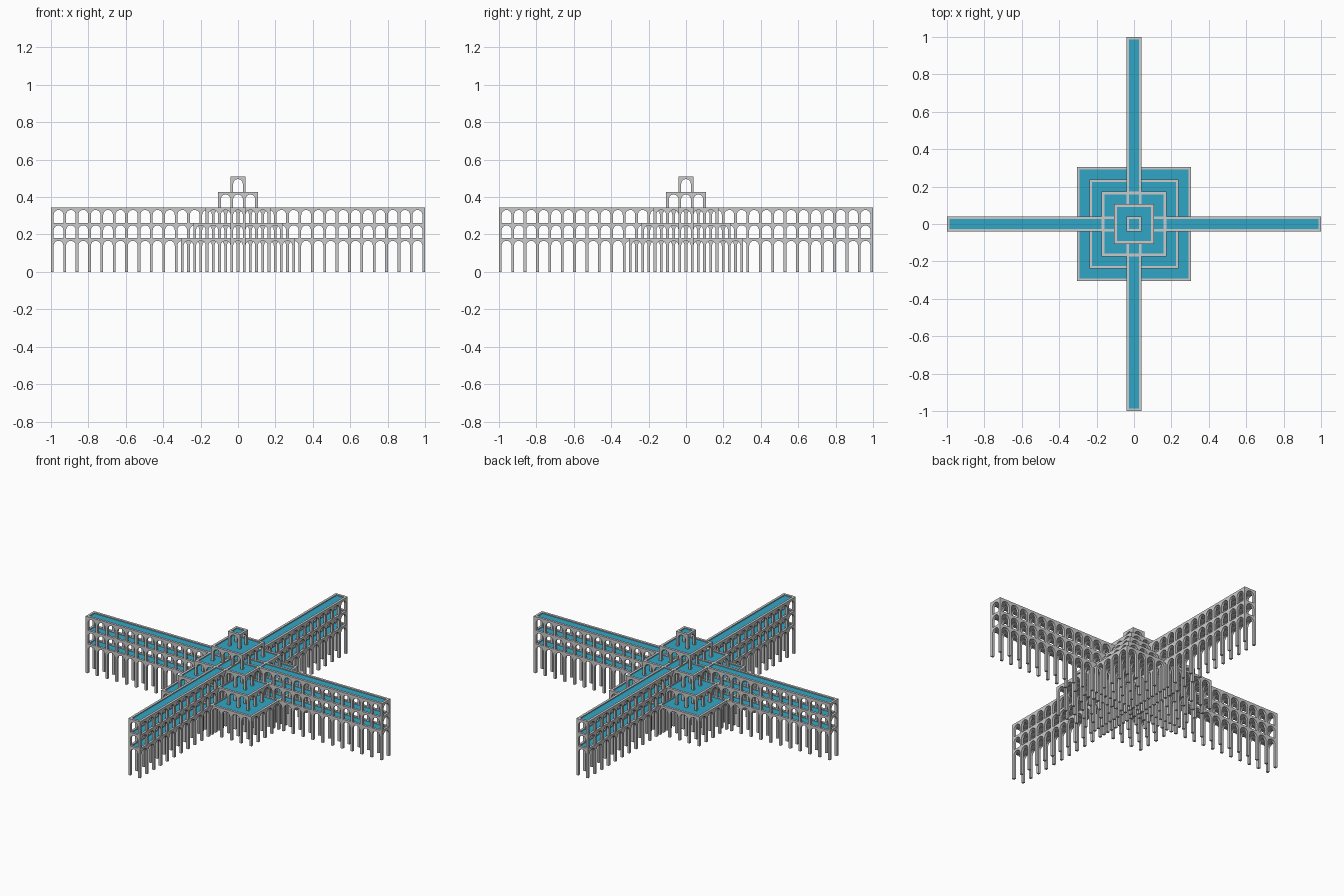
import bpy, bmesh, math
from mathutils import Matrix

if "Cube" in bpy.data.objects:
    bpy.data.objects.remove(bpy.data.objects["Cube"])

PIER = 0.0145                      # pier thickness
BAY = (2.0 - PIER) / 30            # pier spacing
LEVELS = [0.0, 0.18, 0.2625, 0.345, 0.4275, 0.51]
CROWN = 0.014                      # masonry above the arch crown
SINK = 0.006                       # water surface below the rim
SEGS = 12

water_mat = bpy.data.materials.new("water")
water_mat.diffuse_color = (0.03, 0.38, 0.56, 1)
water_mat.use_nodes = True
water_mat.node_tree.nodes["Principled BSDF"].inputs["Base Color"].default_value = water_mat.diffuse_color


def arcade_wall(bm, bays, z0, z1, top, offset, turned):
    """Row of round arches along x (or y when turned), shifted sideways."""
    r = (BAY - PIER) / 2
    spring = z1 - CROWN - r
    half = bays * BAY / 2 + PIER / 2
    pts = [(half, top), (-half, top), (-half, z0)]
    for i in range(bays):
        c = (i + 0.5 - bays / 2) * BAY
        pts.append((c - r, z0))
        for k in range(SEGS + 1):
            a = math.pi * (1 - k / SEGS)
            pts.append((c + r * math.cos(a), spring + r * math.sin(a)))
        pts.append((c + r, z0))
    pts.append((half, z0))
    face = bm.faces.new([bm.verts.new((x, offset - PIER / 2, z)) for x, z in pts])
    ext = bmesh.ops.extrude_face_region(bm, geom=[face])["geom"]
    new = [g for g in ext if isinstance(g, bmesh.types.BMVert)]
    bmesh.ops.translate(bm, verts=new, vec=(0, PIER, 0))
    if turned:
        every = list({v for v in new} | set(face.verts))
        bmesh.ops.rotate(bm, verts=every, matrix=Matrix.Rotation(math.pi / 2, 3, 'Z'))


def box(bm, hx, hy, z0, z1):
    m = Matrix.Translation((0, 0, (z0 + z1) / 2)) @ Matrix.Diagonal((2 * hx, 2 * hy, z1 - z0, 1))
    bmesh.ops.create_cube(bm, size=1, matrix=m)


def finish(bm, name, mat=None):
    bmesh.ops.recalc_face_normals(bm, faces=bm.faces)
    bmesh.ops.triangulate(bm, faces=[f for f in bm.faces if len(f.verts) > 4])
    me = bpy.data.meshes.new(name)
    bm.to_mesh(me)
    bm.free()
    if mat:
        me.materials.append(mat)
    bpy.context.collection.objects.link(bpy.data.objects.new(name, me))


def tier(name, nx, ny, level):
    """Grid of nx by ny arched bays carrying a deck with a shallow pool."""
    z0, z1 = LEVELS[level], LEVELS[level + 1]
    if level:
        z0 -= SINK
    bm = bmesh.new()
    for bays, rows, turned in ((nx, ny, False), (ny, nx, True)):
        for j in range(rows + 1):
            # outer walls rise to form the rim, inner ones stop under the water
            top = z1 if j in (0, rows) else z1 - SINK - 0.002
            arcade_wall(bm, bays, z0, z1, top, (j - rows / 2) * BAY, turned)
    hx, hy = nx * BAY / 2, ny * BAY / 2
    box(bm, hx, hy, z1 - CROWN + 0.001, z1 - SINK - 0.001)
    finish(bm, name + "_arcade")
    # pool
    bm = bmesh.new()
    box(bm, hx - PIER / 2, hy - PIER / 2, z1 - SINK - 0.002, z1 - SINK)
    finish(bm, name + "_water", water_mat)


# stepped central tower
for lv, n in enumerate((9, 7, 5, 3, 1)):
    tier(f"tower_tier_{lv + 1}", n, n, lv)

# two crossing three-storey aqueduct arms
for lv in range(3):
    tier(f"long_arm_x_tier_{lv + 1}", 30, 1, lv)
    tier(f"long_arm_y_tier_{lv + 1}", 1, 30, lv)
